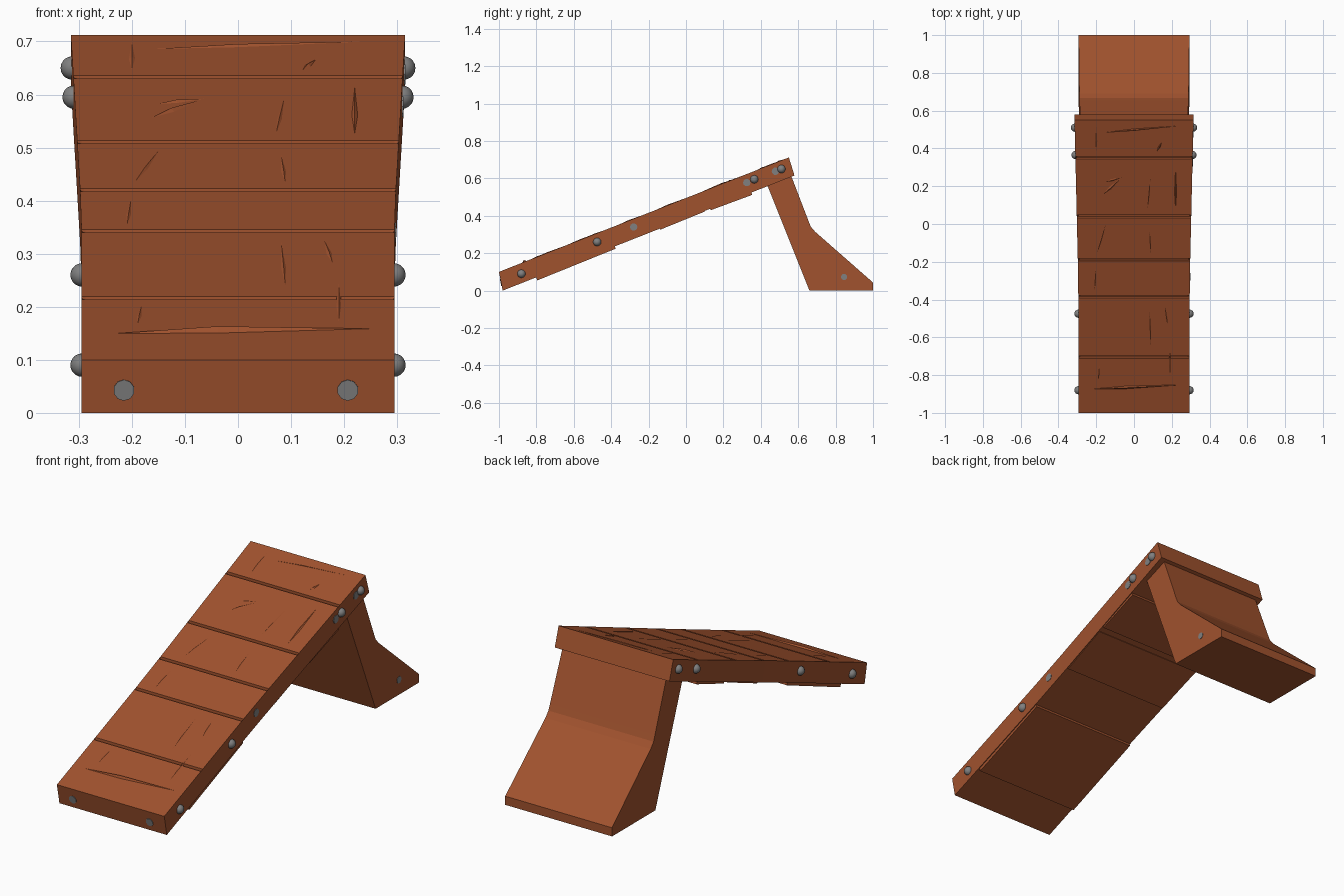
import bpy, bmesh, math
from mathutils import Vector

if "Cube" in bpy.data.objects:
    bpy.data.objects.remove(bpy.data.objects["Cube"])

def material(name, rgb):
    m = bpy.data.materials.new(name)
    m.diffuse_color = (*rgb, 1)
    m.use_nodes = True
    m.node_tree.nodes["Principled BSDF"].inputs["Base Color"].default_value = m.diffuse_color
    return m

WOOD = material("reddish brown wood", (0.352, 0.084, 0.027))
METAL = material("grey metal", (0.216, 0.216, 0.216))

# Side outline of the ramp board, as (y, z)
FB, FT = Vector((-0.98, 0.0)), Vector((-1.0, 0.10))
BB, BT = Vector((0.58, 0.615)), Vector((0.55, 0.712))

def board(s, t):
    """Point on the board side: s runs up the slope, t from underside to top."""
    return FB.lerp(BB, s).lerp(FT.lerp(BT, s), t)

def half_width(s):
    return 0.295 + 0.02 * max(0, (s - 0.45) / 0.55)

def top_s(y):
    return (y + 1) / 1.55

def under_s(y):
    return (y + 0.98) / 1.56

def finish(bm, name, mat, smooth=False):
    bmesh.ops.recalc_face_normals(bm, faces=bm.faces[:])
    me = bpy.data.meshes.new(name)
    bm.to_mesh(me)
    bm.free()
    me.materials.append(mat)
    for p in me.polygons:
        p.use_smooth = smooth
    ob = bpy.data.objects.new(name, me)
    bpy.context.collection.objects.link(ob)
    return ob

def loft(loops, name, mat):
    """Skin closed loops of points and cap both ends."""
    bm = bmesh.new()
    rings = [[bm.verts.new(p) for p in lp] for lp in loops]
    n = len(rings[0])
    for a, b in zip(rings, rings[1:]):
        for i in range(n):
            j = (i + 1) % n
            bm.faces.new((a[i], a[j], b[j], b[i]))
    bm.faces.new(rings[0])
    bm.faces.new(rings[-1])
    return finish(bm, name, mat)

# Ramp board: cross-sections up the slope, with a groove between planks
stations = [(0, 1)]
for y in (-0.705, -0.385, -0.19, 0.04, 0.35):
    s = top_s(y)
    stations += [(s - 0.0045, 1), (s - 0.002, 0.86), (s + 0.002, 0.86), (s + 0.0045, 1)]
stations.append((1, 1))
loops = []
for s, t in stations:
    w = half_width(s)
    low, edge, mid = board(s, 0), board(s, 1), board(s, t)
    loops.append([(-w, *low), (w, *low), (w, *edge), (w - 0.008, *mid),
                  (-w + 0.008, *mid), (-w, *edge)])
loft(loops, "ramp_planks", WOOD)

# Thin backing boards under the ramp
for i, (y0, y1, d0, d1) in enumerate([(-0.80, -0.38, 0.17, 0.13),
                                      (-0.14, 0.10, 0.06, 0.03),
                                      (0.13, 0.35, 0.08, 0.13)]):
    loops = []
    for y, d in ((y0, d0), (y1, d1)):
        s = under_s(y)
        w = half_width(s) - 0.004
        a, b = board(s, -d), board(s, 0.05)
        loops.append([(-w, *a), (w, *a), (w, *b), (-w, *b)])
    loft(loops, f"backing_board_{i + 1}", WOOD)

# Support leg: side profile extruded across, a little narrower at the top
leg = [(0.43, 0.575), (0.66, 0.0), (1.0, 0.0), (1.0, 0.043), (0.69, 0.315),
       (0.667, 0.342), (0.655, 0.372), (0.56, 0.62)]
loft([[(sx * (0.294 - 0.015 * z), y, z) for y, z in leg] for sx in (-1, 1)],
     "support_leg", WOOD)

# Raised splinters and cracks in the wood: (x0, y0, x1, y1, width, height)
splinters = [(-0.25, -0.875, 0.28, -0.85, 0.016, 0.010),
             (-0.19, -0.84, -0.18, -0.72, 0.012, 0.003),
             (0.19, -0.84, 0.19, -0.60, 0.012, 0.003),
             (-0.20, 0.48, 0.30, 0.525, 0.014, 0.004),
             (-0.20, 0.37, -0.20, 0.54, 0.016, 0.003),
             (0.12, 0.38, 0.15, 0.44, 0.014, 0.004),
             (-0.17, 0.15, -0.06, 0.25, 0.020, 0.005),
             (-0.16, 0.22, -0.05, 0.25, 0.016, 0.004),
             (0.22, 0.06, 0.22, 0.33, 0.014, 0.004),
             (0.07, 0.06, 0.09, 0.28, 0.012, 0.003),
             (-0.20, -0.17, -0.14, 0.03, 0.014, 0.003),
             (0.09, -0.17, 0.08, 0.00, 0.012, 0.003),
             (0.09, -0.67, 0.08, -0.40, 0.012, 0.003),
             (0.18, -0.55, 0.16, -0.41, 0.014, 0.003),
             (-0.21, -0.37, -0.20, -0.21, 0.012, 0.003)]
bm = bmesh.new()
for x0, y0, x1, y1, w, h in splinters:
    a, b = Vector((x0, y0)), Vector((x1, y1))
    side = Vector((a.y - b.y, b.x - a.x)).normalized() * w / 2
    def on_top(p, lift):
        return bm.verts.new((p.x, *board(top_s(p.y), 1 + lift / 0.1)))
    c = a.lerp(b, 0.4)
    va, vb = on_top(a, -0.001), on_top(b, -0.001)
    vl, vr, vc = on_top(c + side, -0.001), on_top(c - side, -0.001), on_top(c, h)
    for f in ((va, vl, vc), (vl, vb, vc), (vb, vr, vc), (vr, va, vc), (va, vr, vb, vl)):
        bm.faces.new(f)
finish(bm, "wood_splinters", WOOD)

# Round bolt heads along both sides
bm = bmesh.new()
for y, z in ((-0.88, 0.09), (-0.475, 0.26), (0.365, 0.595), (0.51, 0.65)):
    for sx in (-1, 1):
        r = bmesh.ops.create_uvsphere(bm, u_segments=16, v_segments=10, radius=0.022)
        bmesh.ops.translate(bm, verts=r["verts"],
                            vec=(sx * (half_width(under_s(y)) - 0.001), y, z))
finish(bm, "bolt_heads", METAL, True)

# Flat nail heads on the right side and the front end
bm = bmesh.new()
def nail(pos, normal, radius):
    r = bmesh.ops.create_cone(bm, cap_ends=True, segments=10, radius1=radius,
                              radius2=radius, depth=0.006)
    rot = Vector((0, 0, 1)).rotation_difference(Vector(normal)).to_matrix()
    bmesh.ops.rotate(bm, verts=r["verts"], cent=(0, 0, 0), matrix=rot)
    bmesh.ops.translate(bm, verts=r["verts"], vec=pos)

for y, z in ((-0.28, 0.34), (0.325, 0.577), (0.478, 0.638)):
    nail((half_width(under_s(y)), y, z), (1, 0, 0), 0.02)
nail((0.292, 0.845, 0.073), (1, 0, 0), 0.017)
for x in (-0.215, 0.207):
    nail((x, -0.9885, 0.043), (0, -0.98, -0.196), 0.02)
finish(bm, "nail_heads", METAL)
